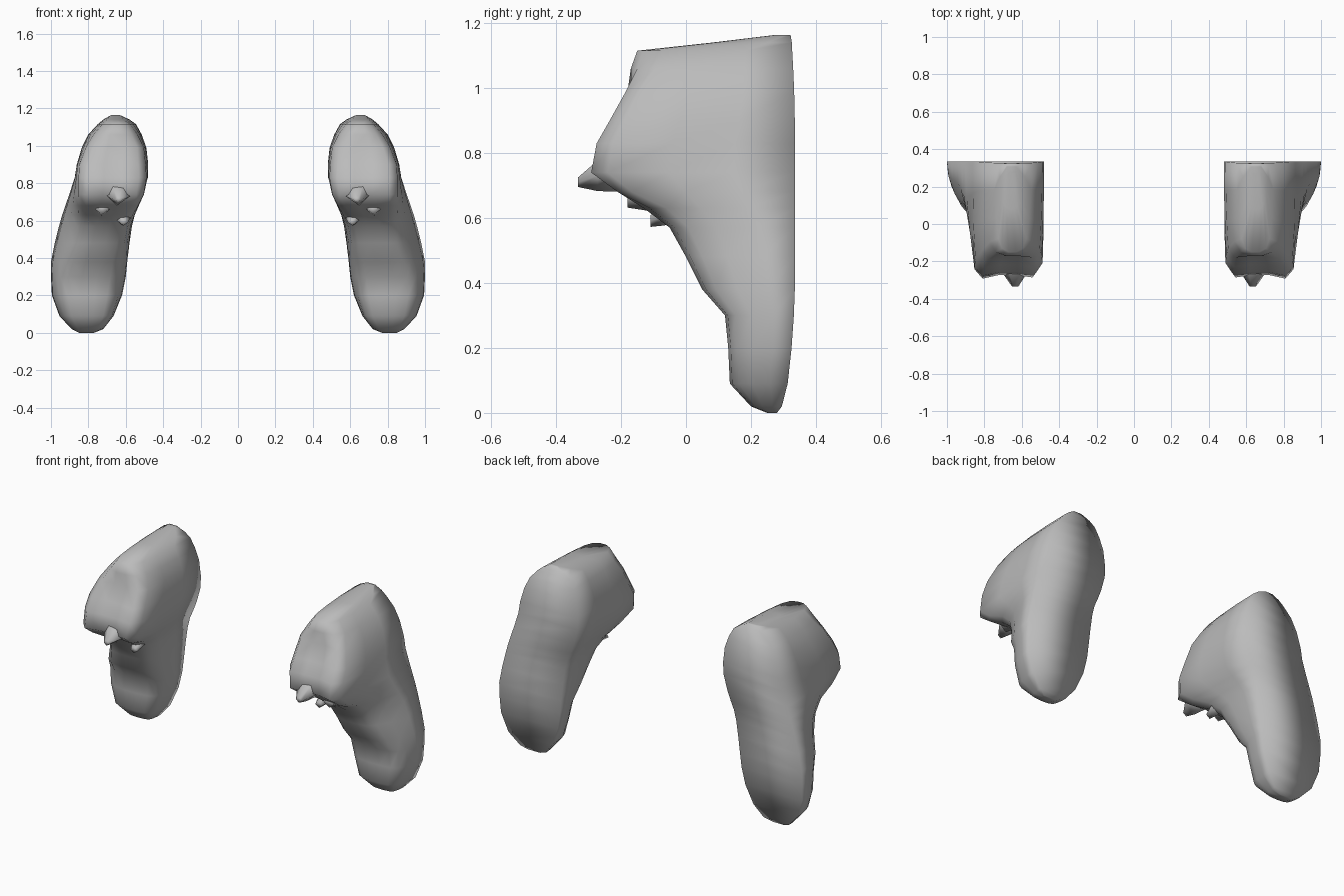
import bpy, bmesh
from mathutils import Vector

if "Cube" in bpy.data.objects:
    bpy.data.objects.remove(bpy.data.objects["Cube"])

grey = bpy.data.materials.new("mid_grey")
grey.diffuse_color = (0.5, 0.5, 0.5, 1)
grey.use_nodes = True
grey.node_tree.nodes["Principled BSDF"].inputs["Base Color"].default_value = grey.diffuse_color

# Horizontal sections: u across (inner to outer), v from back (0) to front (1)
ROUND = [(0, 0), (0, .3), (0, .62), (.03, .85), (.16, .96), (.38, 1), (.62, 1),
         (.84, .96), (.97, .85), (1, .62), (1, .3), (1, 0)]
# Squarer, slightly dished section for the blunt front end
BLUNT = [(0, 0), (0, .3), (0, .62), (.01, .89), (.12, .99), (.36, .97), (.62, .97),
         (.86, 1), (.98, .92), (1, .62), (1, .3), (1, 0)]

# Levels: z, inner x, outer x at back, inner x, outer x at front, y front, y back
LEVELS = [
    (0.00, .77, .85, .77, .85, .25, .28),
    (0.02, .72, .89, .73, .88, .20, .295),
    (0.09, .665, .955, .68, .93, .135, .313),
    (0.20, .62, .995, .65, .96, .13, .325),
    (0.30, .60, 1.0, .63, .96, .12, .332),
    (0.38, .592, 1.0, .62, .93, .05, .335),
    (0.48, .58, .98, .60, .89, .00, .335),
    (0.57, .567, .957, .58, .87, -.05, .335),
    (0.63, .552, .94, .555, .86, -.13, .335),
    (0.68, .53, .923, .53, .86, -.21, .335),
    (0.74, .507, .902, .50, .86, -.292, .335),
    (0.83, .482, .873, .485, .86, -.275, .335),
    (0.90, .48, .862, .49, .855, -.235, .335),
    (0.99, .49, .835, .50, .82, -.185, .333),
    (1.06, .515, .80, .53, .78, -.17, .33),
    (1.115, .545, .75, .57, .73, -.15, .327),
    (1.14, .58, .72, .61, .70, .08, .326),
    (1.163, .63, .68, .63, .68, .27, .322),
]


def make_object(name, bm, side):
    for f in bm.faces:
        f.smooth = True
    for v in bm.verts:
        v.co.x *= side
    bmesh.ops.recalc_face_normals(bm, faces=bm.faces)
    mesh = bpy.data.meshes.new(name)
    bm.to_mesh(mesh)
    bm.free()
    mesh.materials.append(grey)
    obj = bpy.data.objects.new(name, mesh)
    bpy.context.collection.objects.link(obj)
    return obj


def loft(rings):
    bm = bmesh.new()
    loops = [[bm.verts.new(p) for p in ring] for ring in rings]
    n = len(loops[0])
    for a, b in zip(loops, loops[1:]):
        for i in range(n):
            j = (i + 1) % n
            bm.faces.new((a[i], a[j], b[j], b[i]))
    bm.faces.new(loops[0])
    bm.faces.new(loops[-1])
    return bm


def body_rings():
    rings = []
    for z, bl, br, fl, fr, yf, yb in LEVELS:
        section = BLUNT if .65 < z < 1.0 else ROUND
        ring = []
        for u, v in section:
            w = min(1, v * v * 1.6)
            left, right = bl + (fl - bl) * w, br + (fr - br) * w
            ring.append((left + (right - left) * u, yb + (yf - yb) * v, z))
        rings.append(ring)
    return rings


def flap(root, tip, r0, r1):
    """Small stubby fold, five sided, tapering from root to tip."""
    root, tip = Vector(root), Vector(tip)
    mid = root.lerp(tip, .6)
    offsets = [(-1, 0), (-.4, .7), (.5, .8), (1, 0), (.1, -.8)]
    return loft([[(c.x + a * r, c.y, c.z + b * r) for a, b in offsets]
                 for c, r in ((root, r0), (mid, (r0 + r1) / 2), (tip, r1))])


# Ragged folds under the blunt front end
FLAPS = {
    "front_lip": ((.64, -.18, .76), (.635, -.333, .71), .10, .018),
    "outer_fold": ((.72, -.02, .67), (.725, -.18, .66), .07, .035),
    "inner_fold": ((.63, 0, .64), (.61, -.11, .59), .06, .022),
}

for side, label in ((1, "right"), (-1, "left")):
    make_object(label + "_body", loft(body_rings()), side)
    for name, args in FLAPS.items():
        make_object(label + "_" + name, flap(*args), side)
